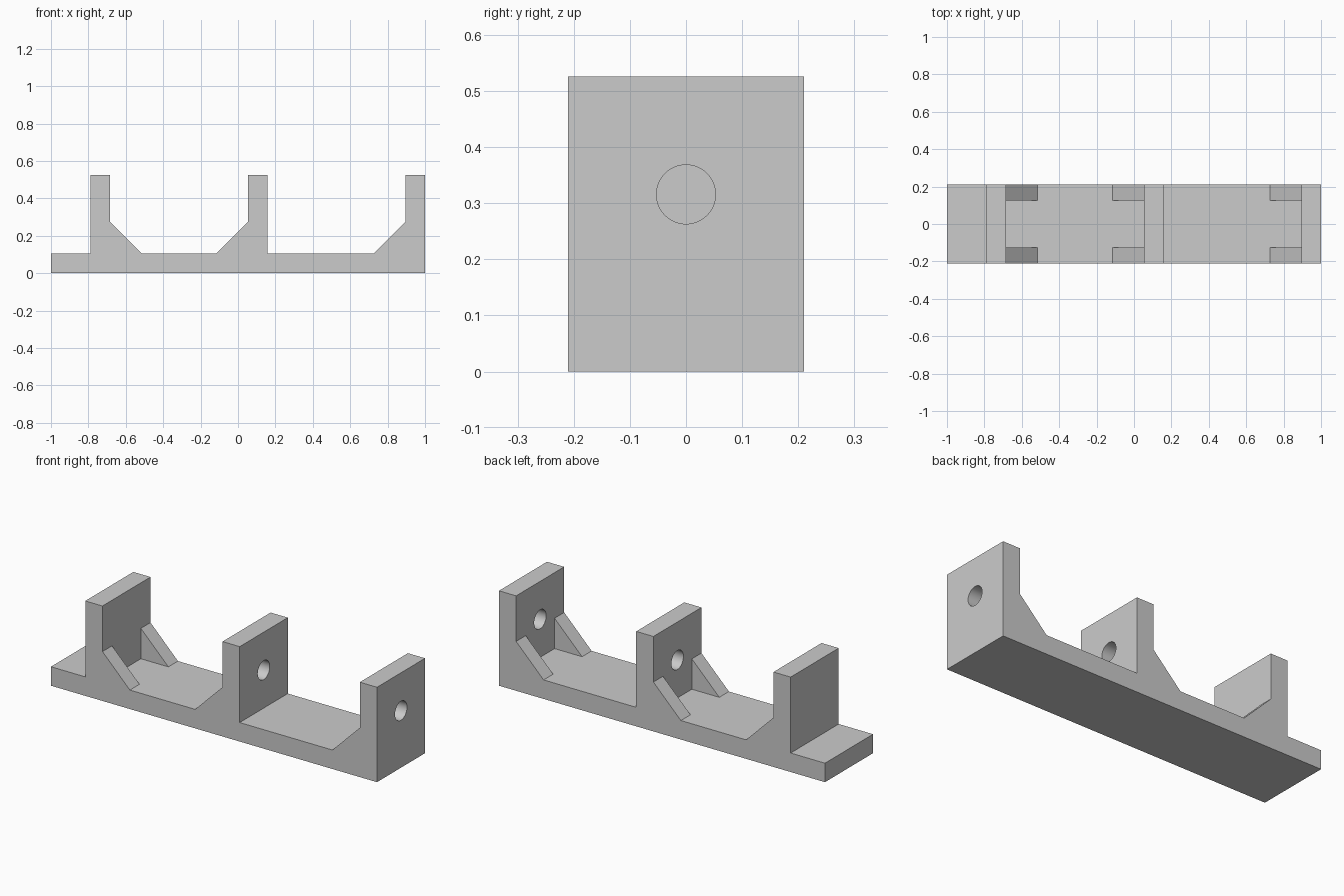
import bpy, bmesh, math
from mathutils import Matrix

default = bpy.data.objects.get("Cube")
if default:
    bpy.data.objects.remove(default, do_unlink=True)

U = 2 / 19             # plate thickness; the base is 19 of these long
HALF = 2 * U           # half the width
RIB = 0.8 * U          # rib thickness
LEG = 1.6 * U          # rib length and height

gray = bpy.data.materials.new("light_gray")
gray.use_nodes = True
gray.diffuse_color = (0.6, 0.6, 0.6, 1)
gray.node_tree.nodes["Principled BSDF"].inputs["Base Color"].default_value = (0.6, 0.6, 0.6, 1)


def add_object(name, bm):
    bmesh.ops.recalc_face_normals(bm, faces=bm.faces)
    mesh = bpy.data.meshes.new(name)
    bm.to_mesh(mesh)
    bm.free()
    mesh.materials.append(gray)
    obj = bpy.data.objects.new(name, mesh)
    bpy.context.collection.objects.link(obj)
    return obj


def prism(name, profile, half):
    """Extrude an x-z outline symmetrically along y."""
    bm = bmesh.new()
    face = bm.faces.new([bm.verts.new((x, -half, z)) for x, z in profile])
    out = bmesh.ops.extrude_face_region(bm, geom=[face])
    for v in out["geom"]:
        if isinstance(v, bmesh.types.BMVert):
            v.co.y = half
    return add_object(name, bm)


def cut(body, cutter):
    cutter.hide_render = True
    mod = body.modifiers.new("cut", "BOOLEAN")
    mod.object = cutter
    mod.operation = "DIFFERENCE"
    mod.solver = "EXACT"
    bpy.context.view_layer.objects.active = body
    bpy.ops.object.modifier_apply(modifier=mod.name)
    bpy.data.objects.remove(cutter, do_unlink=True)


# Plate faces along x
left_a, left_b = -1 + 2 * U, -1 + 3 * U
mid_a, mid_b = -1 + 10 * U, -1 + 11 * U
end_a, end_b = 1 - U, 1.0
floor, shoulder, top = U, U + LEG, 5 * U

# Body: base, three upright plates and sloped ribs in one outline
outline = [
    (-1, 0), (1, 0),
    (end_b, top), (end_a, top), (end_a, shoulder), (end_a - LEG, floor),
    (mid_b, floor), (mid_b, top), (mid_a, top), (mid_a, shoulder), (mid_a - LEG, floor),
    (left_b + LEG, floor), (left_b, shoulder), (left_b, top), (left_a, top),
    (left_a, floor), (-1, floor),
]
body = prism("bracket_body", outline, HALF)

# Channels that leave ribs only along the two long sides
for a, b in ((left_b, mid_a), (mid_b, end_a)):
    channel = [(a, floor), (b, floor), (b, top), (a, top)]
    cut(body, prism("channel_cutter", channel, HALF - RIB))

# Shaft holes through the middle and end plates
for a in (mid_a, end_a):
    bm = bmesh.new()
    place = Matrix.Translation((a + U / 2, 0, 3 * U)) @ Matrix.Rotation(math.pi / 2, 4, "Y")
    bmesh.ops.create_cone(bm, cap_ends=True, segments=64, radius1=U / 2,
                          radius2=U / 2, depth=2 * U, matrix=place)
    cut(body, add_object("hole_cutter", bm))

# Keep the edges crisp and the holes round
bpy.ops.object.select_all(action="DESELECT")
body.select_set(True)
bpy.context.view_layer.objects.active = body
bpy.ops.object.shade_smooth_by_angle(angle=math.radians(30))
